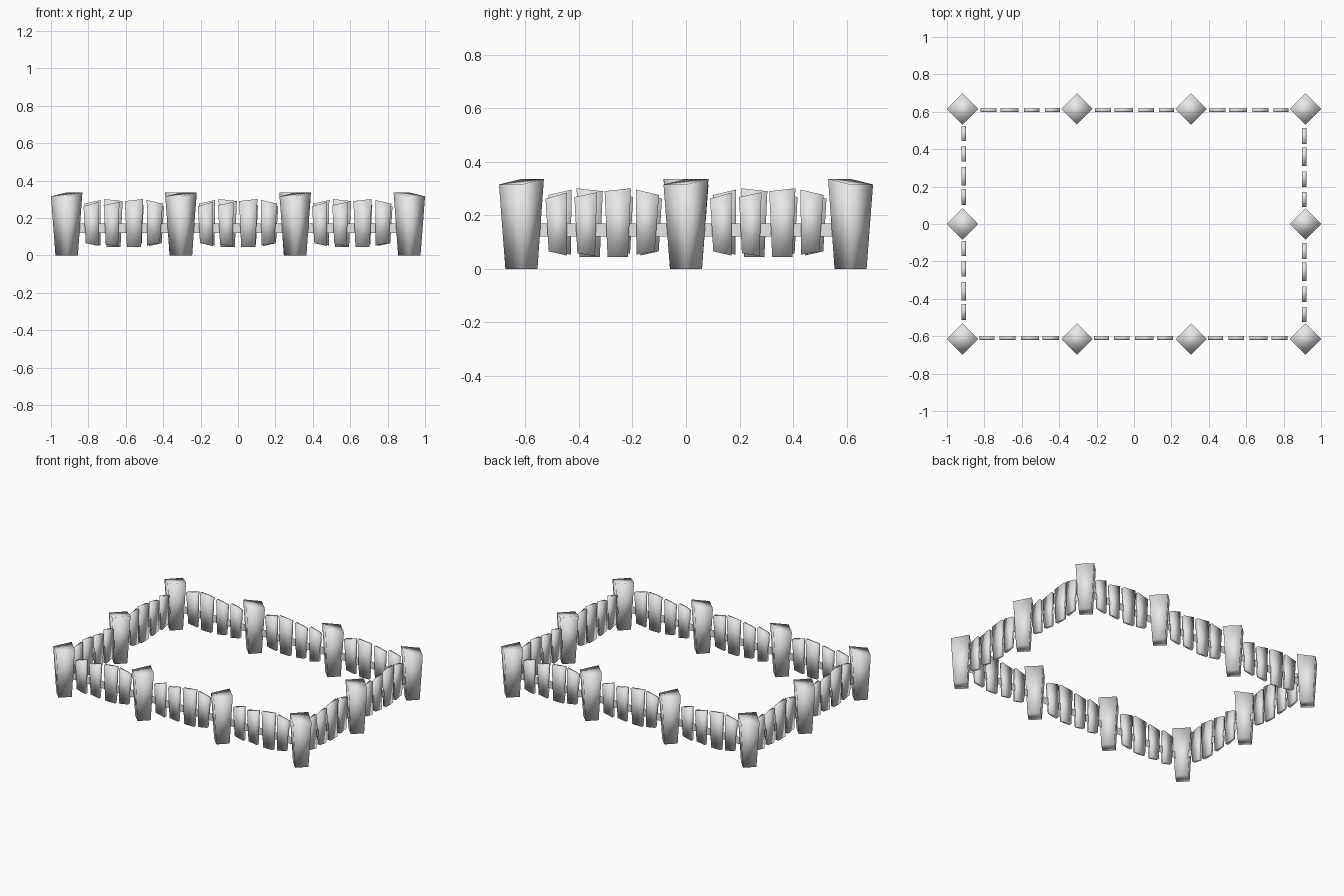
import bpy, math
from mathutils import Matrix, Vector

if "Cube" in bpy.data.objects:
    bpy.data.objects.remove(bpy.data.objects["Cube"])

stone = bpy.data.materials.new("plain grey")
stone.diffuse_color = (0.8, 0.8, 0.8, 1)
stone.use_nodes = True
stone.node_tree.nodes["Principled BSDF"].inputs["Base Color"].default_value = stone.diffuse_color

BOX = [(3, 2, 1, 0), (4, 5, 6, 7)] + [(i, (i + 1) % 4, (i + 1) % 4 + 4, i + 4) for i in range(4)]


def make(name, verts, faces, frame):
    mesh = bpy.data.meshes.new(name)
    mesh.from_pydata([frame @ Vector(v) for v in verts], [], faces)
    mesh.materials.append(stone)
    mesh.shade_smooth()
    obj = bpy.data.objects.new(name, mesh)
    bpy.context.collection.objects.link(obj)
    return obj


# Diamond post, wider at the top, cut slanting towards its start/outer side
def post(frame):
    def ring(r):
        return [(-r, 0), (0, -r), (r, 0), (0, r)]
    verts = [(x, y, 0) for x, y in ring(0.06)]
    verts += [(x, y, z) for (x, y), z in zip(ring(0.084), (0.315, 0.315, 0.336, 0.336))]
    make("post", verts, BOX, frame)


# Tapered board: bottom/top centre and width, then corner heights
def picket(frame, cb, wb, ct, wt, bl, br, tl, tr, t=0.011):
    b0, b1, t0, t1 = cb - wb / 2, cb + wb / 2, ct - wt / 2, ct + wt / 2
    y = 0.006
    verts = [(b0, y - t, bl), (b1, y - t, br), (b1, y + t, br), (b0, y + t, bl),
             (t0, y - t, tl), (t1, y - t, tr), (t1, y + t, tr), (t0, y + t, tl)]
    make("picket", verts, BOX, frame)


# Thin ribbon joining two posts
def rail(frame, length):
    make("rail", [(0, 0.006, 0.12), (length, 0.006, 0.12),
                  (length, 0.006, 0.17), (0, 0.006, 0.17)], [(0, 1, 2, 3)], frame)


PICKETS = [
    (0.136, 0.068, 0.130, 0.080, 0.065, 0.050, 0.262, 0.285),
    (0.242, 0.066, 0.240, 0.084, 0.058, 0.048, 0.268, 0.286),
    (0.360, 0.076, 0.360, 0.098, 0.045, 0.045, 0.290, 0.301),
    (0.464, 0.068, 0.471, 0.086, 0.053, 0.065, 0.296, 0.276),
]

# Four walls, each turning the corner from the last
for k, (x, y, count, step) in enumerate([(-0.916, -0.615, 3, 0.611), (0.916, -0.615, 2, 0.615),
                                         (0.916, 0.615, 3, 0.611), (-0.916, 0.615, 2, 0.615)]):
    wall = Matrix.Translation((x, y, 0)) @ Matrix.Rotation(k * math.pi / 2, 4, 'Z')
    for i in range(count):
        bay = wall @ Matrix.Translation((i * step, 0, 0))
        post(bay)
        rail(bay, step)
        for p in PICKETS:
            picket(bay, *p)
